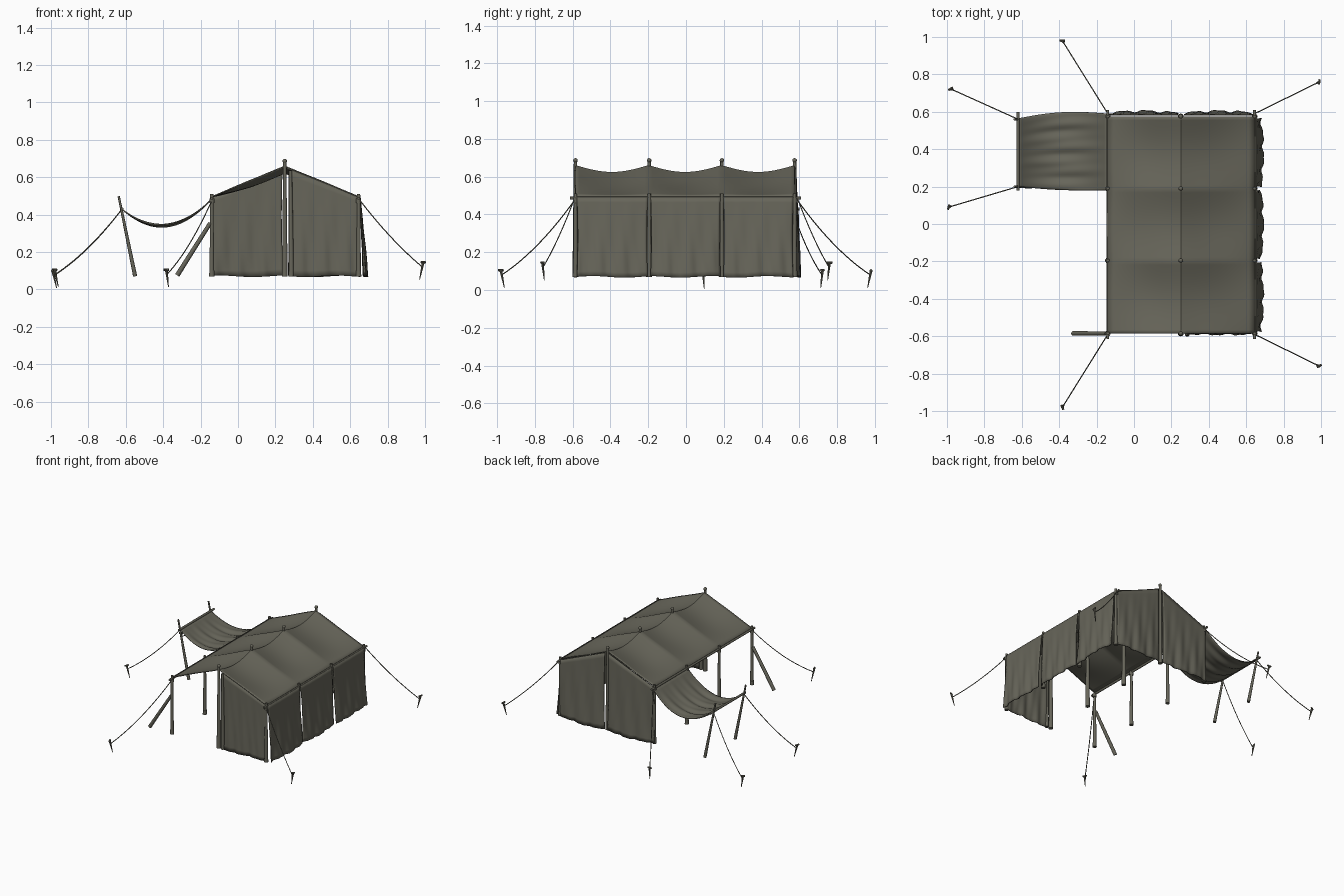
import bpy, bmesh, math
from mathutils import Vector

if "Cube" in bpy.data.objects:
    bpy.data.objects.remove(bpy.data.objects["Cube"])

V = Vector
mat = bpy.data.materials.new("weathered olive canvas")
mat.diffuse_color = (0.135, 0.131, 0.102, 1)
mat.use_nodes = True
mat.node_tree.nodes["Principled BSDF"].inputs["Base Color"].default_value = mat.diffuse_color

STATIONS = [-0.585, -0.195, 0.19, 0.575]      # pole rows along y
LEFT, RIDGE, RIGHT = -0.14, 0.25, 0.645       # pole rows along x
EAVE, TOP, FOOT = 0.49, 0.658, 0.07


def finish(name, bm):
    me = bpy.data.meshes.new(name)
    bmesh.ops.recalc_face_normals(bm, faces=bm.faces)
    bm.to_mesh(me)
    bm.free()
    ob = bpy.data.objects.new(name, me)
    bpy.context.collection.objects.link(ob)
    me.materials.append(mat)
    bpy.ops.object.select_all(action='DESELECT')
    bpy.context.view_layer.objects.active = ob
    ob.select_set(True)
    bpy.ops.object.shade_smooth_by_angle(angle=math.radians(40))
    return ob


def add_rod(bm, a, b, r1, r2, sides=10):
    a, b = V(a), V(b)
    d = b - a
    new = bmesh.ops.create_cone(bm, cap_ends=True, segments=sides,
                                radius1=r1, radius2=r2, depth=d.length)["verts"]
    bmesh.ops.rotate(bm, verts=new, matrix=d.to_track_quat('Z', 'Y').to_matrix())
    bmesh.ops.translate(bm, verts=new, vec=(a + b) / 2)


def rod(name, a, b, r1, r2=None, sides=10):
    bm = bmesh.new()
    add_rod(bm, a, b, r1, r1 if r2 is None else r2, sides)
    return finish(name, bm)


def cloth(name, f, nu, nv, thick=0.006):
    bm = bmesh.new()
    g = [[bm.verts.new(f(i / nu, j / nv)) for j in range(nv + 1)] for i in range(nu + 1)]
    for i in range(nu):
        for j in range(nv):
            bm.faces.new((g[i][j], g[i + 1][j], g[i + 1][j + 1], g[i][j + 1]))
    ob = finish(name, bm)
    m = ob.modifiers.new("thickness", 'SOLIDIFY')
    m.thickness, m.offset = thick, 0
    return ob


# Roof: two slopes, sagging between the ridge poles
def roof(u, v):
    y = STATIONS[0] + v * (STATIONS[-1] - STATIONS[0])
    bay = abs(math.sin(3 * math.pi * v))
    s = abs(2 * u - 1)                        # 0 at ridge, 1 at eave
    x = RIDGE + (LEFT - RIDGE) * s if u < 0.5 else RIDGE + (RIGHT - RIDGE) * s
    z = TOP + (EAVE + 0.005 - TOP) * s
    z -= 0.036 * bay * (1 - s) + 0.012 * bay * math.sin(math.pi * s)
    z += 0.002 * math.sin(9 * y + 14 * x) * math.sin(math.pi * s)
    return (x, y, z)


cloth("roof_canvas", roof, 24, 60)


# Hanging wall panels, flaring and bulging outward at the bottom
def wall(name, a, b, out, flare, seed, bulge=0.012):
    a, b, out = V(a), V(b), V(out)
    along = (b - a)
    along.z = 0

    def f(u, v):
        top = a.lerp(b, u)
        fold = 0.005 * math.sin(19 * u + 3 * v + seed) + 0.003 * math.sin(37 * u - 5 * v + 2 * seed)
        p = top + out * (flare * v + bulge * math.sin(math.pi * u) * v + fold * v)
        p += along * (0.012 * math.sin(math.pi * v) * (0.5 - u) * 2)
        bottom = FOOT + 0.004 * math.sin(7 * u + seed)
        p.z = top.z + (bottom - top.z) * v
        return p
    cloth(name, f, 28, 16)


for k in range(3):
    wall(f"right_wall_panel_{k + 1}", (RIGHT + 0.008, STATIONS[k] + 0.008, EAVE),
         (RIGHT + 0.008, STATIONS[k + 1] - 0.008, EAVE), (1, 0, 0), 0.024, k * 1.7)
wall("back_wall_left_panel", (LEFT - 0.008, 0.582, EAVE), (RIDGE - 0.012, 0.582, TOP - 0.01),
     (0, 1, 0), 0.008, 0.6)
wall("back_wall_right_panel", (RIDGE + 0.018, 0.582, TOP - 0.012), (RIGHT, 0.582, EAVE),
     (0, 1, 0), 0.008, 2.1)
wall("front_wall_panel", (RIDGE + 0.035, -0.582, TOP - 0.018), (RIGHT + 0.01, -0.582, EAVE),
     (0, -1, 0), 0.002, 3.3, 0.004)
rod("front_door_edge_roll", (0.285, -0.588, FOOT), (0.28, -0.584, 0.635), 0.014, 0.009)


# Awning: slung cloth between the left eave and a cross bar
def awning(u, v):
    x = -0.62 + u * 0.48
    belly = math.sin(math.pi * u)
    lo = 0.2 - 0.02 * u - 0.008 * belly
    hi = 0.565 + 0.025 * u + 0.02 * belly
    y = lo + v * (hi - lo)
    z = 0.428 + 0.055 * u - 0.113 * 4 * u * (1 - u)
    z += 0.005 * belly * (math.sin(22 * v + 2 * u) + 0.6 * math.sin(41 * v - 3 * u))
    return (x, y, z)


cloth("awning_canvas", awning, 28, 40)
rod("awning_bar", (-0.62, 0.18, 0.43), (-0.62, 0.6, 0.43), 0.008)
for n, y in (("front", 0.2), ("back", 0.56)):
    rod(f"awning_{n}_pole", (-0.55, y, FOOT), (-0.638, y, 0.498), 0.011, 0.006)

# Upright poles with lashings and ridge knobs
for k, y in enumerate(STATIONS):
    for n, x in (("left", LEFT), ("right", RIGHT)):
        bm = bmesh.new()
        add_rod(bm, (x, y, FOOT), (x, y, 0.51), 0.013, 0.009)
        add_rod(bm, (x, y, 0.462), (x, y, 0.486), 0.014, 0.014)
        add_rod(bm, (x, y, FOOT), (x, y, FOOT + 0.03), 0.015, 0.014)
        finish(f"{n}_pole_{k + 1}", bm)
    bm = bmesh.new()
    add_rod(bm, (RIDGE, y, FOOT), (RIDGE, y, 0.68), 0.016, 0.009)
    knob = bmesh.ops.create_uvsphere(bm, u_segments=12, v_segments=8, radius=0.012)["verts"]
    bmesh.ops.translate(bm, verts=knob, vec=(RIDGE, y, 0.686))
    finish(f"ridge_pole_{k + 1}", bm)

# Eave bars and diagonal prop
for n, x in (("left", LEFT), ("right", RIGHT)):
    rod(f"{n}_eave_bar", (x, -0.615, EAVE - 0.004), (x, 0.61, EAVE - 0.004), 0.008)
rod("diagonal_prop", (-0.325, -0.585, 0.075), (-0.148, -0.585, 0.355), 0.013, 0.011)


# Guy ropes with T-headed pegs
def guy(name, a, b, sag):
    a, b = V(a), V(b)
    cu = bpy.data.curves.new(name + "_rope", 'CURVE')
    cu.dimensions = '3D'
    cu.bevel_depth = 0.003
    cu.bevel_resolution = 1
    sp = cu.splines.new('POLY')
    sp.points.add(14)
    for i, p in enumerate(sp.points):
        t = i / 14
        q = a.lerp(b, t) - V((0, 0, sag * 4 * t * (1 - t)))
        p.co = (*q, 1)
    cu.materials.append(mat)
    bpy.context.collection.objects.link(bpy.data.objects.new(name + "_rope", cu))
    d = b - a
    d.z = 0
    d.normalize()
    side = V((-d.y, d.x, 0))
    head = b + d * 0.006 + V((0, 0, 0.025))
    tip = b - d * 0.016 + V((0, 0, -0.068))
    bm = bmesh.new()
    add_rod(bm, tip, head, 0.002, 0.008, 8)
    add_rod(bm, head - side * 0.012 - d * 0.008, head + side * 0.012 + d * 0.008, 0.006, 0.006, 8)
    finish(name + "_peg", bm)


guy("awning_back_guy", (-0.62, 0.56, 0.43), (-0.975, 0.72, 0.08), 0.03)
guy("awning_front_guy", (-0.62, 0.2, 0.43), (-0.985, 0.092, 0.075), 0.03)
for n, s in (("front", -1), ("back", 1)):
    guy(f"left_{n}_guy", (LEFT, s * 0.59, 0.475), (-0.38, s * 0.975, 0.08), 0.035)
    guy(f"right_{n}_guy", (RIGHT, s * 0.59, 0.485), (0.985, s * 0.757, 0.12), 0.02)
